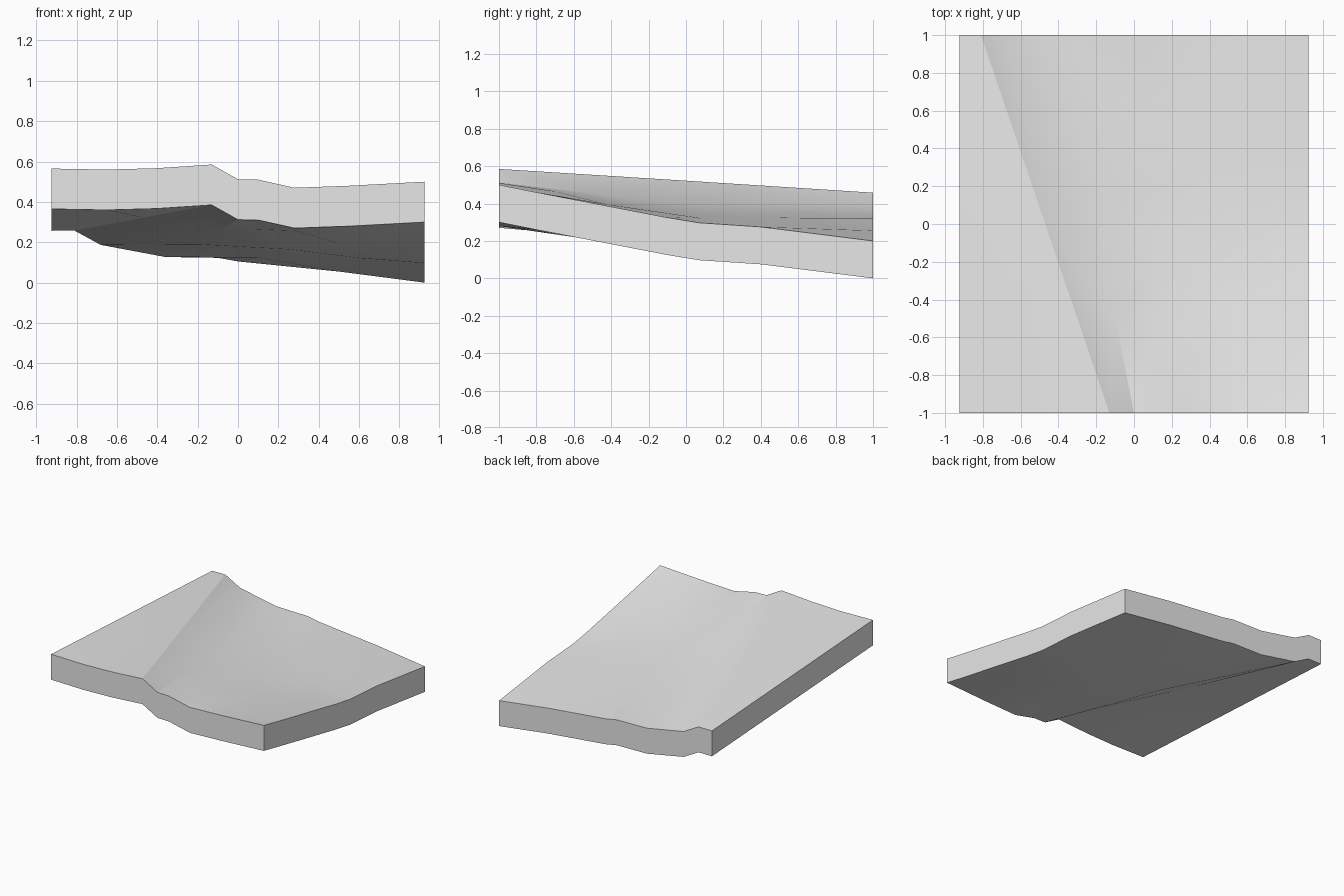
import bpy
import bmesh
import math
from mathutils import Vector
from mathutils.geometry import delaunay_2d_cdt

cube = bpy.data.objects.get("Cube")
if cube:
    bpy.data.objects.remove(cube, do_unlink=True)

SIDE = 0.925
THICKNESS = 0.2

# Surface lines, each a run of (x, y, height)
front_rim = [(-SIDE, -1, .565), (-.65, -1, .56), (-.4, -1, .567), (-.13, -1, .585),
             (0, -1, .512), (.1, -1, .51), (.28, -1, .47), (.55, -1, .48), (SIDE, -1, .5)]
right_rim = [(SIDE, -.8, .46), (SIDE, -.1, .325), (SIDE, .07, .297), (SIDE, .4, .275)]
back_rim = [(SIDE, 1, .2), (.5, 1, .255), (0, 1, .305), (-.1, 1, .323),
            (-.36, 1, .327), (-.68, 1, .387), (-.81, 1, .458), (-SIDE, 1, .457)]
ridge = [(-.13, -1, .585), (-.47, 0, .522), (-.81, 1, .458)]
slope_foot = [(0, -1, .512), (-.1, -.5, .455), (-.2, .05, .39), (-.36, 1, .327)]
upper_bend = [(-.2, .05, .39), (-.68, 1, .387)]
valley = [(SIDE, -.8, .46), (.5, -.42, .395), (.25, -.15, .365)]
shelf = [(.28, -.85, .457), (.08, -.7, .465)]
low_step = [(SIDE, -.1, .325), (.6, .08, .322), (.35, .3, .322), (.1, .5, .324), (-.1, 1, .323)]


def build_surface(lines):
    """Triangulate the lines, keeping each one as a crease."""
    index, edges = {}, []
    for line in lines:
        ids = [index.setdefault(p, len(index)) for p in line]
        edges += list(zip(ids, ids[1:]))
    points = list(index)
    flat = [Vector(p[:2]) for p in points]
    verts, _, faces, origins, _, _ = delaunay_2d_cdt(flat, edges, [], 0, 1e-5)
    bm = bmesh.new()
    made = []
    for v, origin in zip(verts, origins):
        if origin:
            height = points[origin[0]][2]
        else:
            near = min(points, key=lambda p: (Vector(p[:2]) - v).length)
            height = near[2]
        made.append(bm.verts.new((v.x, v.y, height)))
    for f in faces:
        bm.faces.new([made[i] for i in f])
    bm.normal_update()
    for f in bm.faces:
        if f.normal.z < 0:
            f.normal_flip()
    return bm


bm = build_surface([front_rim, right_rim, back_rim, ridge, slope_foot,
                    upper_bend, valley, shelf, low_step])

# Drop a copy of the surface straight down to give the slab its thickness
extruded = bmesh.ops.extrude_face_region(bm, geom=bm.faces[:], use_keep_orig=True)
lower = [g for g in extruded["geom"] if isinstance(g, bmesh.types.BMVert)]
bmesh.ops.translate(bm, verts=lower, vec=(0, 0, -THICKNESS))
bmesh.ops.recalc_face_normals(bm, faces=bm.faces[:])

mesh = bpy.data.meshes.new("terrain_slab")
bm.to_mesh(mesh)
bm.free()
slab = bpy.data.objects.new("terrain_slab", mesh)
bpy.context.collection.objects.link(slab)

# Plain grey material
grey = bpy.data.materials.new("light_grey")
grey.use_nodes = True
colour = (.8, .8, .8, 1)
grey.diffuse_color = colour
grey.node_tree.nodes["Principled BSDF"].inputs["Base Color"].default_value = colour
mesh.materials.append(grey)

# Soft ground with crisp rims and ridge
bpy.ops.object.select_all(action="DESELECT")
slab.select_set(True)
bpy.context.view_layer.objects.active = slab
bpy.ops.object.shade_smooth_by_angle(angle=math.radians(20))
